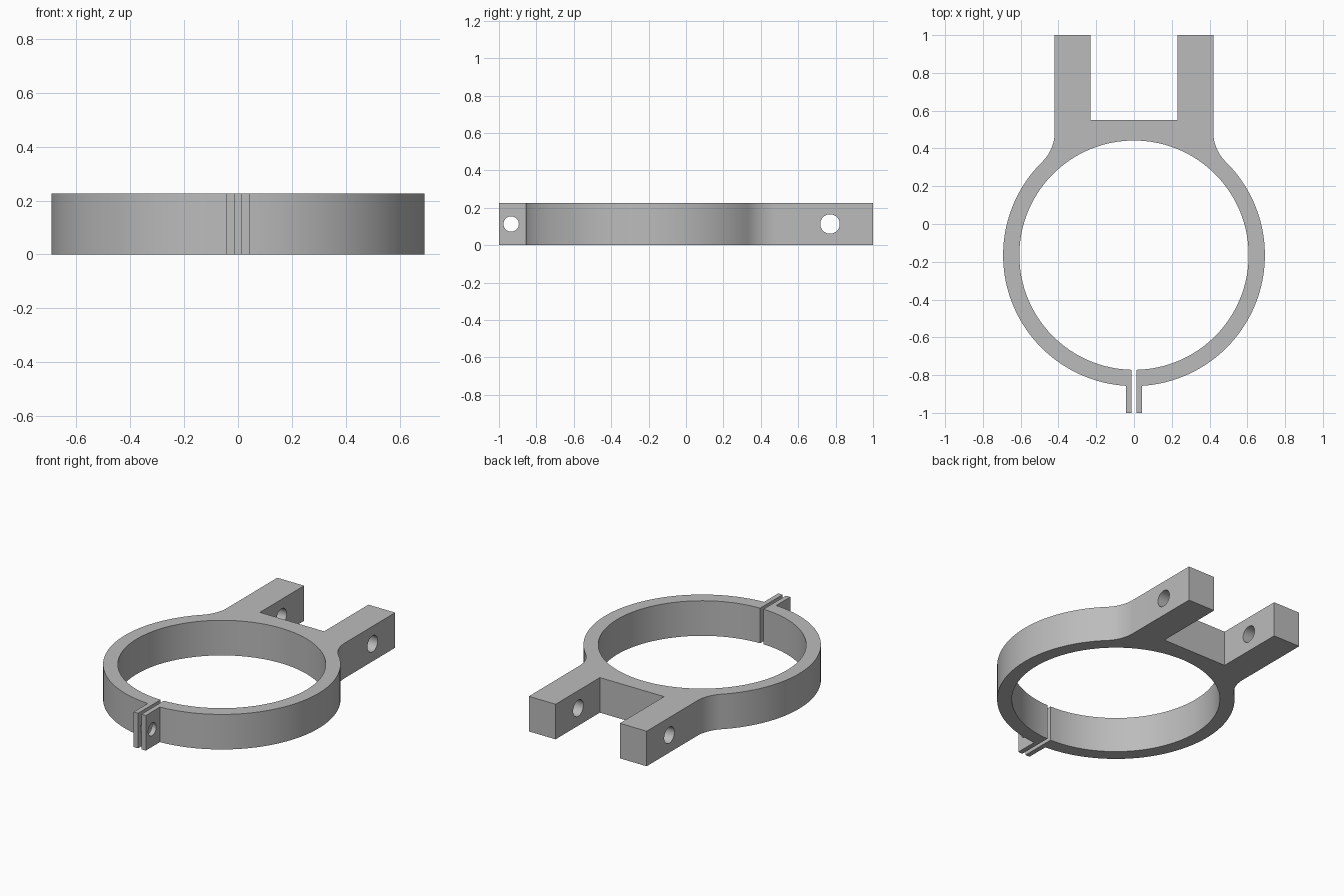
import bpy, bmesh
from math import radians, sqrt, sin, cos, atan2, asin, pi
from mathutils import Vector

cube = bpy.data.objects.get("Cube")
if cube:
    bpy.data.objects.remove(cube, do_unlink=True)

HEIGHT = 0.226
RING_Y, R_IN, R_OUT = -0.165, 0.607, 0.693
ARM_IN, ARM_OUT, FORK_Y = 0.229, 0.42, 0.55
GAP, LUG = 0.012, 0.043
FILLET = 0.22

grey = bpy.data.materials.new("plain grey")
grey.use_nodes = True
colour = (0.5, 0.5, 0.5, 1)
grey.diffuse_color = colour
grey.node_tree.nodes["Principled BSDF"].inputs["Base Color"].default_value = colour


def arc(cx, cy, r, start, end, steps):
    return [(cx + r * cos(start + (end - start) * i / steps),
             cy + r * sin(start + (end - start) * i / steps))
            for i in range(steps + 1)]


# Right half of the clamp outline: fork arm, fillet, ring, lug, ring bore
fx = ARM_OUT + FILLET
fy = RING_Y + sqrt((R_OUT + FILLET) ** 2 - fx ** 2)
touch = atan2(fy - RING_Y, fx)
half = [(ARM_IN, FORK_Y), (ARM_IN, 1), (ARM_OUT, 1)]
half += arc(fx, fy, FILLET, pi, pi + touch, 12)
half += arc(0, RING_Y, R_OUT, touch, asin(LUG / R_OUT) - pi / 2, 56)[1:]
half += [(LUG, -1), (GAP, -1)]
half += arc(0, RING_Y, R_IN, asin(GAP / R_IN) - pi / 2, pi / 2, 64)
outline = half + [(-x, y) for x, y in reversed(half[:-1])]

# Extrude the mirrored outline into the clamp body
bm = bmesh.new()
face = bm.faces.new([bm.verts.new((x, y, 0)) for x, y in outline])
extruded = bmesh.ops.extrude_face_region(bm, geom=[face])
top = [v for v in extruded["geom"] if isinstance(v, bmesh.types.BMVert)]
bmesh.ops.translate(bm, verts=top, vec=Vector((0, 0, HEIGHT)))
bmesh.ops.recalc_face_normals(bm, faces=bm.faces)
mesh = bpy.data.meshes.new("ring_clamp")
bm.to_mesh(mesh)
bm.free()
clamp = bpy.data.objects.new("ring_clamp", mesh)
bpy.context.collection.objects.link(clamp)
mesh.materials.append(grey)


# Cross holes through the lugs and the fork arms
def drill(name, y, radius):
    bpy.ops.mesh.primitive_cylinder_add(
        vertices=40, radius=radius, depth=1.2,
        location=(0, y, HEIGHT / 2), rotation=(0, pi / 2, 0))
    cutter = bpy.context.object
    cutter.name = name
    cutter.hide_render = True
    cutter.data.materials.append(grey)
    mod = clamp.modifiers.new(name, "BOOLEAN")
    mod.operation = "DIFFERENCE"
    mod.solver = "EXACT"
    mod.object = cutter
    bpy.ops.object.select_all(action="DESELECT")
    clamp.select_set(True)
    bpy.context.view_layer.objects.active = clamp
    bpy.ops.object.modifier_apply(modifier=mod.name)
    bpy.data.objects.remove(cutter, do_unlink=True)


drill("lug_hole_cutter", -0.935, 0.041)
drill("arm_hole_cutter", 0.77, 0.052)

bpy.ops.object.shade_smooth_by_angle(angle=radians(30))
